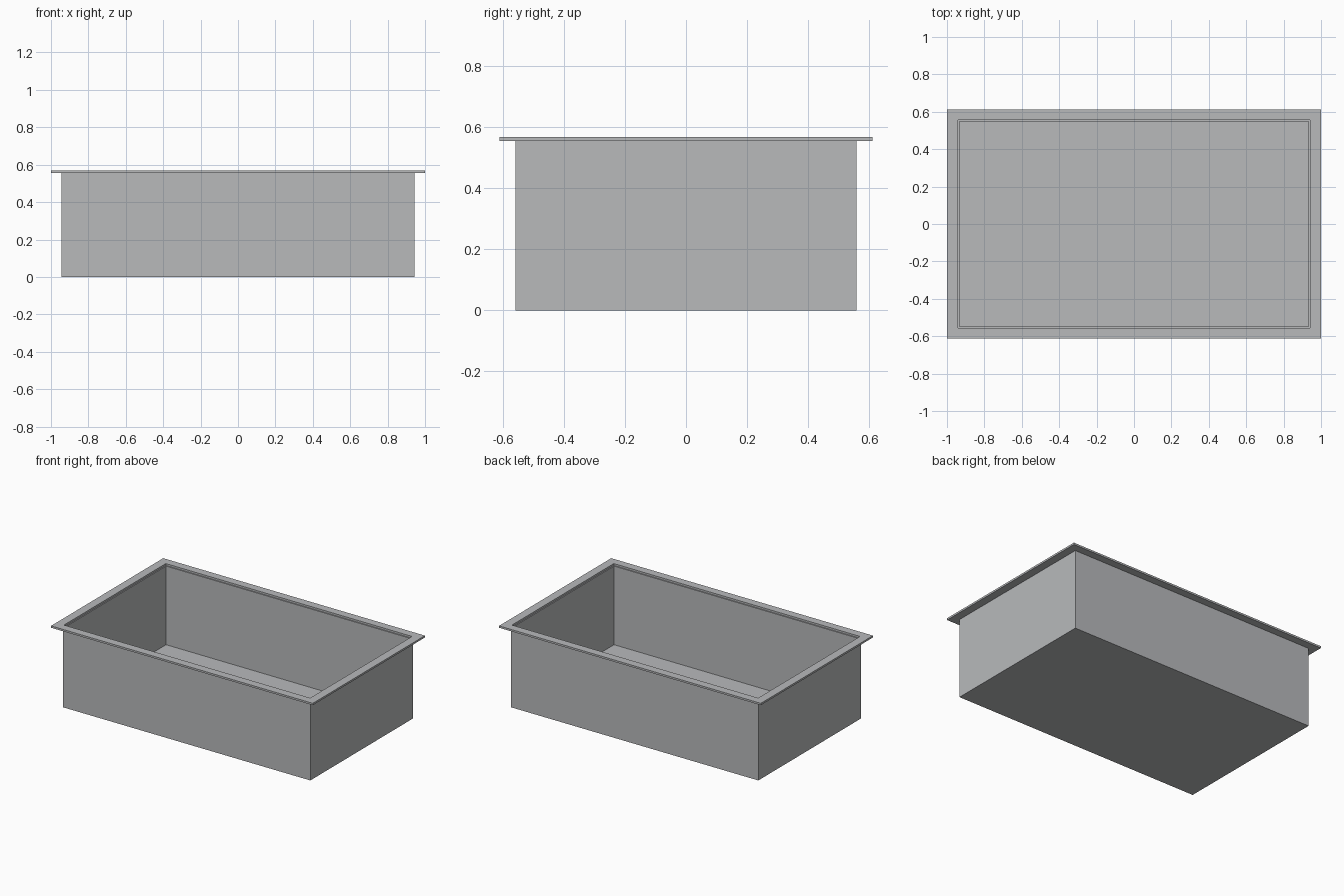
import bpy
import bmesh

cube = bpy.data.objects.get("Cube")
if cube:
    bpy.data.objects.remove(cube, do_unlink=True)

# Brushed metal grey
COLOR = (0.48, 0.49, 0.50, 1.0)
steel = bpy.data.materials.new("steel_grey")
steel.use_nodes = True
steel.diffuse_color = COLOR
steel.node_tree.nodes["Principled BSDF"].inputs["Base Color"].default_value = COLOR


def loft_rectangles(name, sections, closed):
    """Join rectangles (half_x, half_y, z) in order; cap the ends or close the loop."""
    bm = bmesh.new()
    rings = []
    for hx, hy, z in sections:
        corners = ((-hx, -hy), (hx, -hy), (hx, hy), (-hx, hy))
        rings.append([bm.verts.new((x, y, z)) for x, y in corners])
    pairs = list(zip(rings, rings[1:]))
    if closed:
        pairs.append((rings[-1], rings[0]))
    else:
        bm.faces.new(rings[0])
        bm.faces.new(rings[-1])
    for a, b in pairs:
        for i in range(4):
            j = (i + 1) % 4
            bm.faces.new((a[i], a[j], b[j], b[i]))
    bmesh.ops.recalc_face_normals(bm, faces=bm.faces)
    mesh = bpy.data.meshes.new(name)
    bm.to_mesh(mesh)
    bm.free()
    mesh.materials.append(steel)
    obj = bpy.data.objects.new(name, mesh)
    bpy.context.collection.objects.link(obj)
    return obj


RIM_BOTTOM, RIM_TOP = 0.555, 0.568
FLOOR = 0.012

# Open tub with thin walls and floor
loft_rectangles("tub", [
    (0.944, 0.559, 0),
    (0.944, 0.559, RIM_BOTTOM),
    (0.934, 0.549, RIM_BOTTOM),
    (0.934, 0.549, FLOOR),
], closed=False)

# Flat flange, leaving a narrow ledge on the tub wall
loft_rectangles("rim", [
    (1.0, 0.612, RIM_BOTTOM),
    (1.0, 0.612, RIM_TOP),
    (0.941, 0.556, RIM_TOP),
    (0.941, 0.556, RIM_BOTTOM),
], closed=True)
